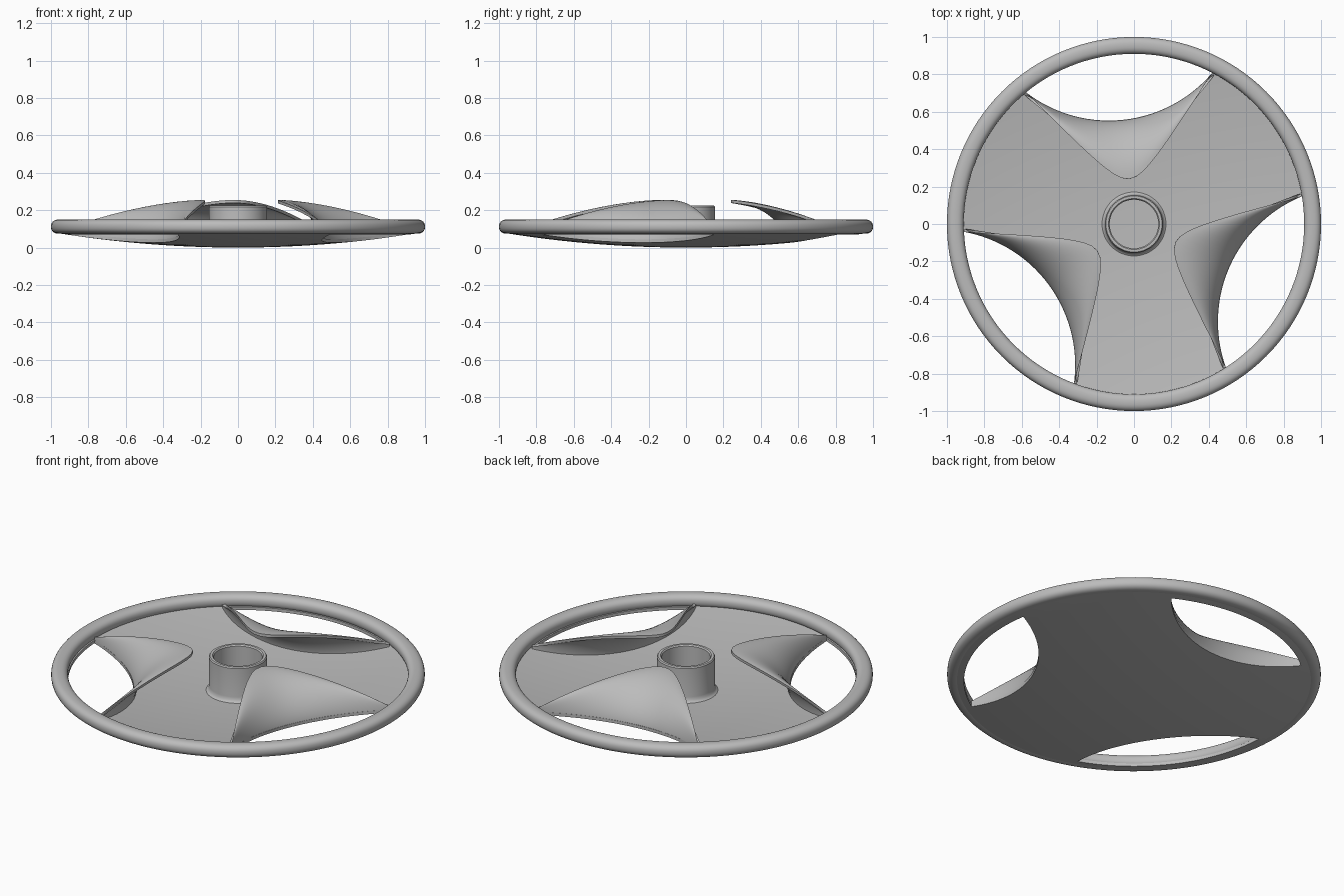
import bpy, bmesh
from math import sin, cos, pi, sqrt, radians, atan2
from mathutils import Vector

cube = bpy.data.objects.get("Cube")
if cube:
    bpy.data.objects.remove(cube)

GREY = 0.5
grey = bpy.data.materials.new("plain_grey")
grey.use_nodes = True
grey.diffuse_color = (GREY, GREY, GREY, 1)
grey.node_tree.nodes["Principled BSDF"].inputs["Base Color"].default_value = (GREY, GREY, GREY, 1)

TIP_R = 0.91            # radius where the openings meet the rim
TIP_V = 0.5             # half width of an opening
AXES = [radians(96 + 120 * k) for k in range(3)]


def make_object(name, bm, recalc=True):
    if recalc:
        bmesh.ops.recalc_face_normals(bm, faces=bm.faces)
    mesh = bpy.data.meshes.new(name)
    bm.to_mesh(mesh)
    bm.free()
    obj = bpy.data.objects.new(name, mesh)
    bpy.context.collection.objects.link(obj)
    mesh.materials.append(grey)
    return obj


def smooth(obj, angle=35):
    bpy.ops.object.select_all(action='DESELECT')
    obj.select_set(True)
    bpy.context.view_layer.objects.active = obj
    bpy.ops.object.shade_smooth_by_angle(angle=radians(angle))


def apply_modifiers(obj):
    bpy.context.view_layer.objects.active = obj
    for mod in list(obj.modifiers):
        bpy.ops.object.modifier_apply(modifier=mod.name)


def lathe(name, profile, steps=128):
    """Spin a closed (radius, height) profile about the z axis."""
    bm = bmesh.new()
    verts = [bm.verts.new((r, 0, z)) for r, z in profile]
    edges = [bm.edges.new((verts[i], verts[(i + 1) % len(verts)])) for i in range(len(verts))]
    bmesh.ops.spin(bm, geom=verts + edges, cent=(0, 0, 0), axis=(0, 0, 1),
                   angle=2 * pi, steps=steps, use_merge=True)
    bmesh.ops.remove_doubles(bm, verts=bm.verts, dist=1e-5)
    bmesh.ops.dissolve_degenerate(bm, edges=bm.edges, dist=1e-6)
    return make_object(name, bm)


def dish_z(r):
    return 0.083 * r * r


def dome_z(r):
    return 0.266 - 0.196 * r * r


def inner_u(v):
    """Free edge of a scoop: a rounded V."""
    return 0.112 + sqrt(0.13 ** 2 + (1.27 * v) ** 2)


def outer_u(v):
    """Edge of an opening: a circular arc."""
    return 1.285 - sqrt(0.725 ** 2 - v * v)


def place(u, v, z, axis):
    return Vector((u * cos(axis) + v * sin(axis), u * sin(axis) - v * cos(axis), z))


# Shallow dish
N = 16
under = [(0.955 * i / N, dish_z(0.955 * i / N)) for i in range(N + 1)]
over = [(r, z + 0.018) for r, z in reversed(under)]
dish = lathe("dish", under + over)

# Three openings cut through the dish
SPAN = [-TIP_V * cos(pi * i / 40) for i in range(41)]
bm = bmesh.new()
half = atan2(TIP_V, outer_u(TIP_V))
for axis in AXES:
    outline = [(outer_u(v), v) for v in SPAN]
    outline += [(TIP_R * cos(a), TIP_R * sin(a))
                for a in (half - 2 * half * i / 30 for i in range(1, 30))]
    face = bm.faces.new([bm.verts.new(place(u, v, -0.2, axis)) for u, v in outline])
    ext = bmesh.ops.extrude_face_region(bm, geom=[face])
    bmesh.ops.translate(bm, vec=(0, 0, 0.6),
                        verts=[g for g in ext["geom"] if isinstance(g, bmesh.types.BMVert)])
cutter = make_object("opening_cutter", bm)
cutter.hide_render = True
cut = dish.modifiers.new("openings", 'BOOLEAN')
cut.operation = 'DIFFERENCE'
cut.solver = 'EXACT'
cut.object = cutter
apply_modifiers(dish)
bpy.data.objects.remove(cutter)
smooth(dish)

# Rim with a rounded, slightly squared section
section = []
for i in range(28):
    a = 2 * pi * i / 28
    c, s = cos(a), sin(a)
    section.append((0.955 + 0.045 * abs(c) ** 0.85 * (1 if c > 0 else -1),
                    0.112 + 0.038 * abs(s) ** 0.85 * (1 if s > 0 else -1)))
smooth(lathe("rim", section), 50)

# Hub tube with a small fillet at its foot
smooth(lathe("hub", [(0.13, 0.01), (0.175, 0.018), (0.165, 0.024), (0.158, 0.034),
                     (0.155, 0.05), (0.155, 0.218), (0.15, 0.225), (0.136, 0.225),
                     (0.13, 0.218)], 64))

# Curved scoops rising from each opening toward the hub
ROWS = 18
for k, axis in enumerate(AXES):
    bm = bmesh.new()
    grid = []
    for v in SPAN:
        a, b = min(inner_u(v), outer_u(v)), outer_u(v)
        top = dome_z(sqrt(a * a + v * v))
        low = dish_z(sqrt(b * b + v * v)) + 0.001
        column = []
        for j in range(ROWS + 1):
            s = sin(pi / 2 * j / ROWS)
            z = low + (top - low) * max(0, 1 - s * s) ** 0.6
            column.append(bm.verts.new(place(a + (b - a) * s, v, z, axis)))
        grid.append(column)
    for c0, c1 in zip(grid, grid[1:]):
        for j in range(ROWS):
            bm.faces.new((c0[j], c0[j + 1], c1[j + 1], c1[j]))
    bm.normal_update()
    if sum(f.normal.z * f.calc_area() for f in bm.faces) < 0:
        bmesh.ops.reverse_faces(bm, faces=bm.faces)
    scoop = make_object("scoop_%d" % (k + 1), bm, recalc=False)
    shell = scoop.modifiers.new("thickness", 'SOLIDIFY')
    shell.thickness = 0.016
    shell.offset = -1
    apply_modifiers(scoop)
    smooth(scoop, 45)
